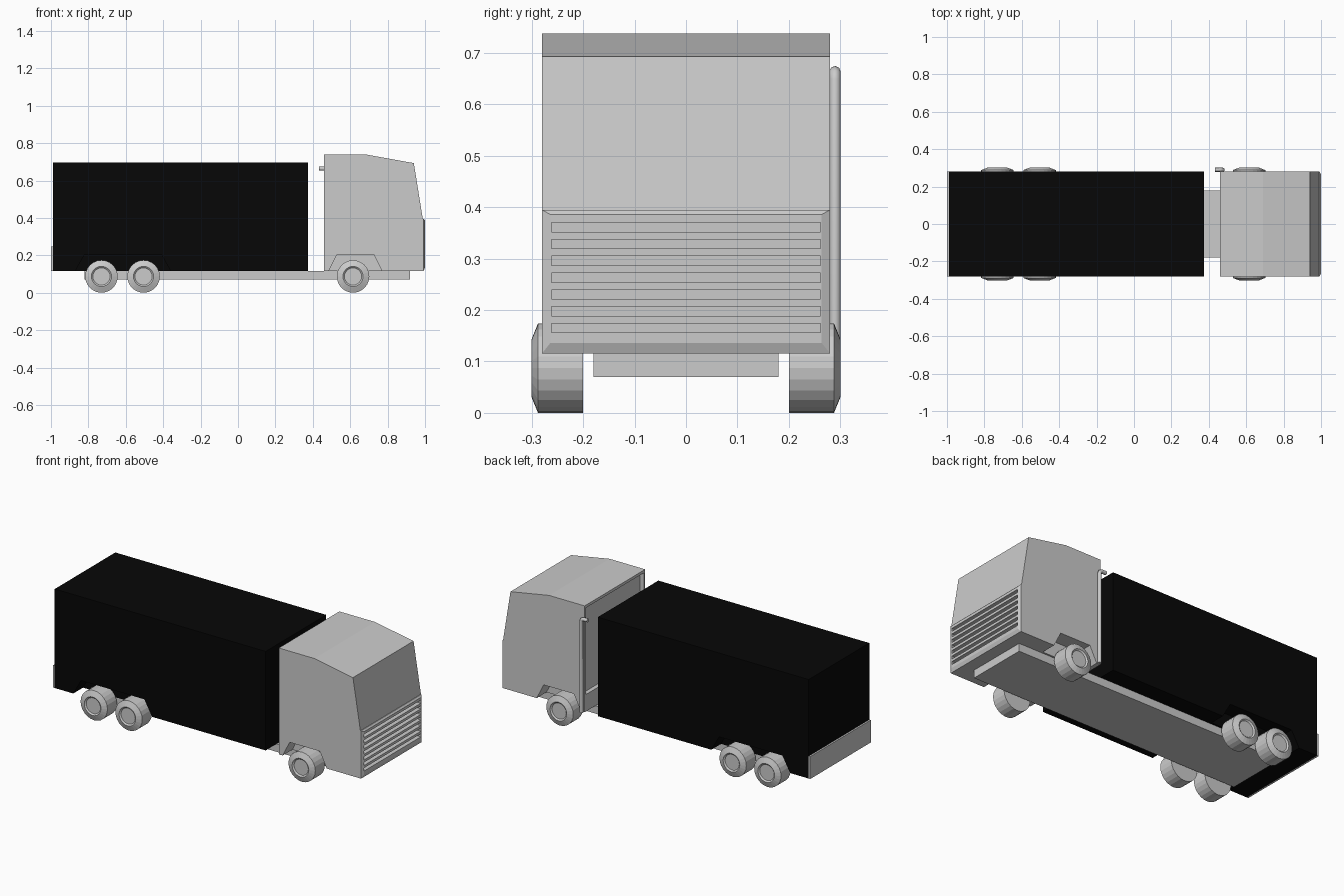
import bpy, bmesh, math
from mathutils import Vector

if "Cube" in bpy.data.objects:
    bpy.data.objects.remove(bpy.data.objects["Cube"])


def material(name, rgb):
    m = bpy.data.materials.new(name)
    m.diffuse_color = (*rgb, 1)
    m.use_nodes = True
    m.node_tree.nodes["Principled BSDF"].inputs["Base Color"].default_value = m.diffuse_color
    return m


GREY = material("light_grey", (0.6, 0.6, 0.6))
BLACK = material("black", (0.002, 0.002, 0.002))


def finish(name, bm, mat):
    bmesh.ops.recalc_face_normals(bm, faces=bm.faces[:])
    me = bpy.data.meshes.new(name)
    bm.to_mesh(me)
    bm.free()
    me.materials.append(mat)
    ob = bpy.data.objects.new(name, me)
    bpy.context.collection.objects.link(ob)
    return ob


def extrude_y(name, pts, y0, y1, mat=GREY):
    """Side profile (x, z) extruded across the width."""
    bm = bmesh.new()
    f = bm.faces.new([bm.verts.new((x, y0, z)) for x, z in pts])
    ext = bmesh.ops.extrude_face_region(bm, geom=[f])["geom"]
    vs = [g for g in ext if isinstance(g, bmesh.types.BMVert)]
    bmesh.ops.translate(bm, verts=vs, vec=(0, y1 - y0, 0))
    return finish(name, bm, mat)


def box(name, x0, x1, y0, y1, z0, z1, mat=GREY):
    return extrude_y(name, [(x0, z0), (x1, z0), (x1, z1), (x0, z1)], y0, y1, mat)


def cut(ob, cutters):
    for c in cutters:
        m = ob.modifiers.new("cut", 'BOOLEAN')
        m.operation, m.solver, m.object = 'DIFFERENCE', 'EXACT', c
        c.hide_render = True
    bpy.context.view_layer.objects.active = ob
    for m in list(ob.modifiers):
        bpy.ops.object.modifier_apply(modifier=m.name)


def arches(name, pts, mat):
    return [extrude_y(name, pts, *r, mat) for r in ((-0.35, -0.19), (0.19, 0.35))]


# Chassis
box("chassis", -0.82, 0.92, -0.18, 0.18, 0.07, 0.116)

# Cargo box with rear wheel arches
cargo = box("cargo_box", -0.99, 0.375, -0.28, 0.28, 0.116, 0.695, BLACK)
rear_cut = arches("rear_arch_cutter", [(-0.87, 0.08), (-0.87, 0.116), (-0.82, 0.205),
                                       (-0.41, 0.205), (-0.36, 0.116), (-0.36, 0.08)], BLACK)
cut(cargo, rear_cut)
box("rear_bumper", -1.0, -0.99, -0.28, 0.28, 0.116, 0.247)

# Cab, with arches, recessed back wall and grille grooves
cab = extrude_y("cab", [(0.46, 0.116), (0.46, 0.738), (0.69, 0.738), (0.94, 0.693),
                        (0.988, 0.395), (0.988, 0.116)], -0.28, 0.28)
front_cut = arches("front_arch_cutter", [(0.485, 0.08), (0.485, 0.116), (0.53, 0.205),
                                         (0.725, 0.205), (0.77, 0.116), (0.77, 0.08)], GREY)
back_cut = box("cab_back_cutter", 0.40, 0.485, -0.268, 0.268, 0.215, 0.722)
grooves = [box("groove_cutter", 0.975, 1.05, -0.262, 0.262, z - 0.009, z + 0.009)
           for z in [0.165 + 0.0327 * i for i in range(7)]]
cut(cab, front_cut + [back_cut] + grooves)

# Grille panel with sloped rim
bm = bmesh.new()
rings = [[bm.verts.new((x, y, z)) for y, z in ((-w, z0), (w, z0), (w, z1), (-w, z1))]
         for x, w, z0, z1 in ((0.986, 0.28, 0.116, 0.395), (0.992, 0.28, 0.116, 0.395),
                              (1.0, 0.264, 0.136, 0.386))]
bm.faces.new(rings[0])
bm.faces.new(rings[2])
for a, b in zip(rings, rings[1:]):
    for i in range(4):
        j = (i + 1) % 4
        bm.faces.new((a[i], a[j], b[j], b[i]))
grille = finish("grille", bm, GREY)
cut(grille, grooves)

for c in front_cut + rear_cut + [back_cut] + grooves:
    bpy.data.objects.remove(c)

# Wheels: turned profile (radius, distance from centre line)
PROFILE = [(0.0, 0.2), (0.087, 0.2), (0.087, 0.288), (0.06, 0.299),
           (0.054, 0.301), (0.046, 0.294), (0.0, 0.294)]
for x in (-0.73, -0.505, 0.615):
    for s in (-1, 1):
        bm = bmesh.new()
        vs = [bm.verts.new((x + r, s * y, 0.087)) for r, y in PROFILE]
        es = [bm.edges.new(p) for p in zip(vs, vs[1:])]
        bmesh.ops.spin(bm, geom=vs + es, cent=(x, 0, 0.087), axis=(0, 1, 0),
                       angle=2 * math.pi, steps=24)
        bmesh.ops.remove_doubles(bm, verts=bm.verts[:], dist=0.0005)
        finish("wheel", bm, GREY)

# Exhaust pipe with a bent top
cu = bpy.data.curves.new("exhaust_pipe", 'CURVE')
cu.dimensions = '3D'
cu.bevel_depth, cu.bevel_resolution, cu.use_fill_caps = 0.011, 2, True
path = [(0.474, 0.116), (0.474, 0.648), (0.470, 0.659), (0.459, 0.664), (0.432, 0.664)]
sp = cu.splines.new('POLY')
sp.points.add(len(path) - 1)
for p, (x, z) in zip(sp.points, path):
    p.co = (x, 0.290, z, 1)
cu.materials.append(GREY)
bpy.context.collection.objects.link(bpy.data.objects.new("exhaust_pipe", cu))
